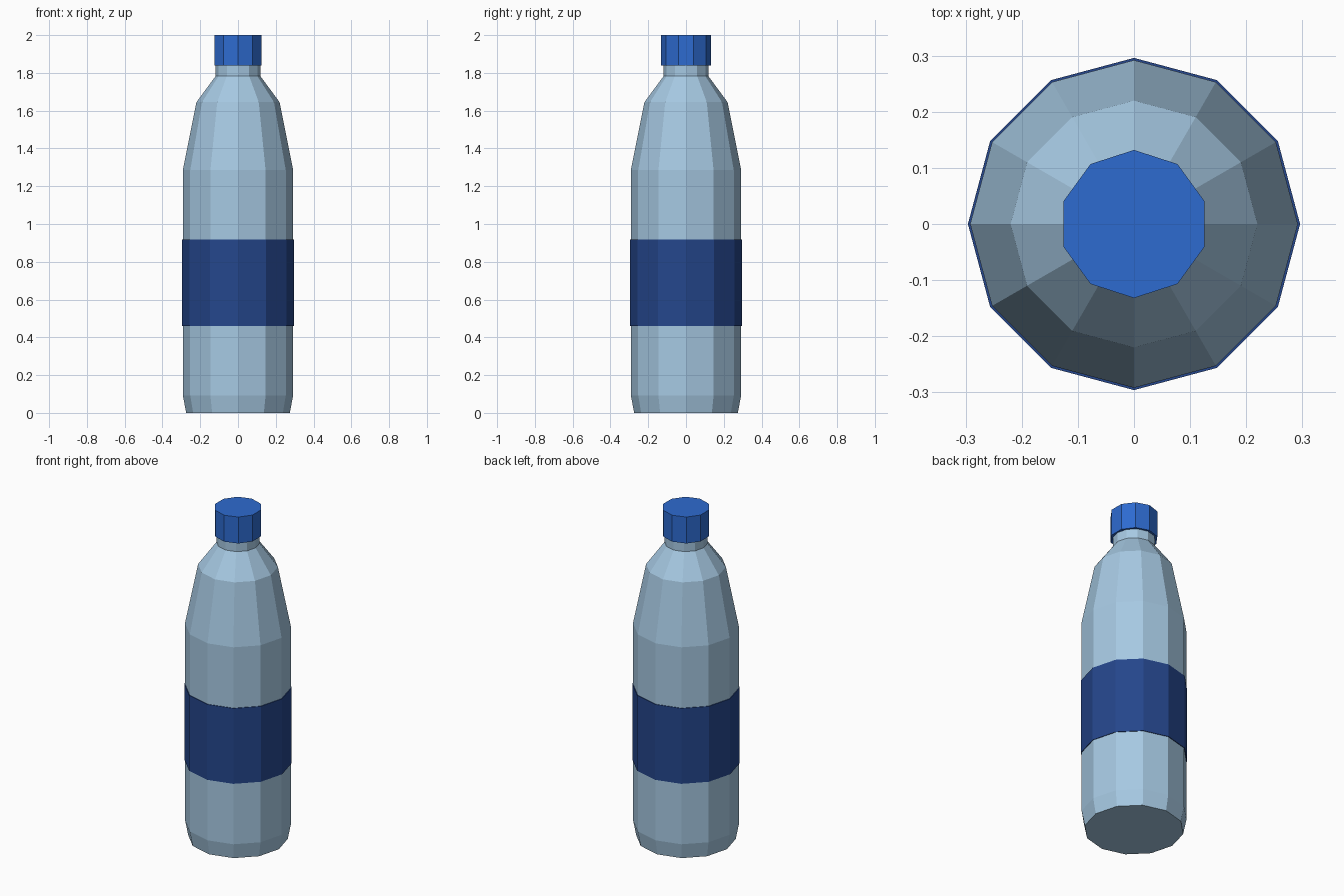
import bpy, bmesh, math

if "Cube" in bpy.data.objects:
    bpy.data.objects.remove(bpy.data.objects["Cube"])


def material(name, rgb):
    m = bpy.data.materials.new(name)
    m.diffuse_color = (*rgb, 1.0)
    m.use_nodes = True
    m.node_tree.nodes["Principled BSDF"].inputs["Base Color"].default_value = m.diffuse_color
    return m


clear_plastic = material("pale_blue_plastic", (0.38, 0.58, 0.76))
label_blue = material("navy_label", (0.018, 0.061, 0.26))
cap_blue = material("bright_blue_cap", (0.027, 0.147, 0.63))


def lathe(name, profile, sides, mat):
    """Flat-faced turned part from (radius, z) points, closed at both ends."""
    bm = bmesh.new()
    rings = []
    for r, z in profile:
        ring = []
        for i in range(sides):
            a = math.pi / 2 + 2 * math.pi * i / sides
            ring.append(bm.verts.new((r * math.cos(a), r * math.sin(a), z)))
        rings.append(ring)
    for low, high in zip(rings, rings[1:]):
        for i in range(sides):
            j = (i + 1) % sides
            bm.faces.new((low[i], low[j], high[j], high[i]))
    bm.faces.new(rings[0][::-1])
    bm.faces.new(rings[-1])
    mesh = bpy.data.meshes.new(name)
    bm.to_mesh(mesh)
    bm.free()
    mesh.materials.append(mat)
    obj = bpy.data.objects.new(name, mesh)
    bpy.context.collection.objects.link(obj)
    return obj


# Bottle body with chamfered base and tapering shoulders
lathe("bottle_body", [(0.274, 0.0), (0.292, 0.092), (0.292, 1.285),
                      (0.22, 1.645), (0.117, 1.785)], 12, clear_plastic)
# Neck under the cap
lathe("bottle_neck", [(0.118, 1.78), (0.118, 1.85)], 12, clear_plastic)
# Wrapped label
lathe("label", [(0.296, 0.46), (0.296, 0.917)], 12, label_blue)
# Screw cap
lathe("cap", [(0.132, 1.84), (0.132, 2.0)], 10, cap_blue)
